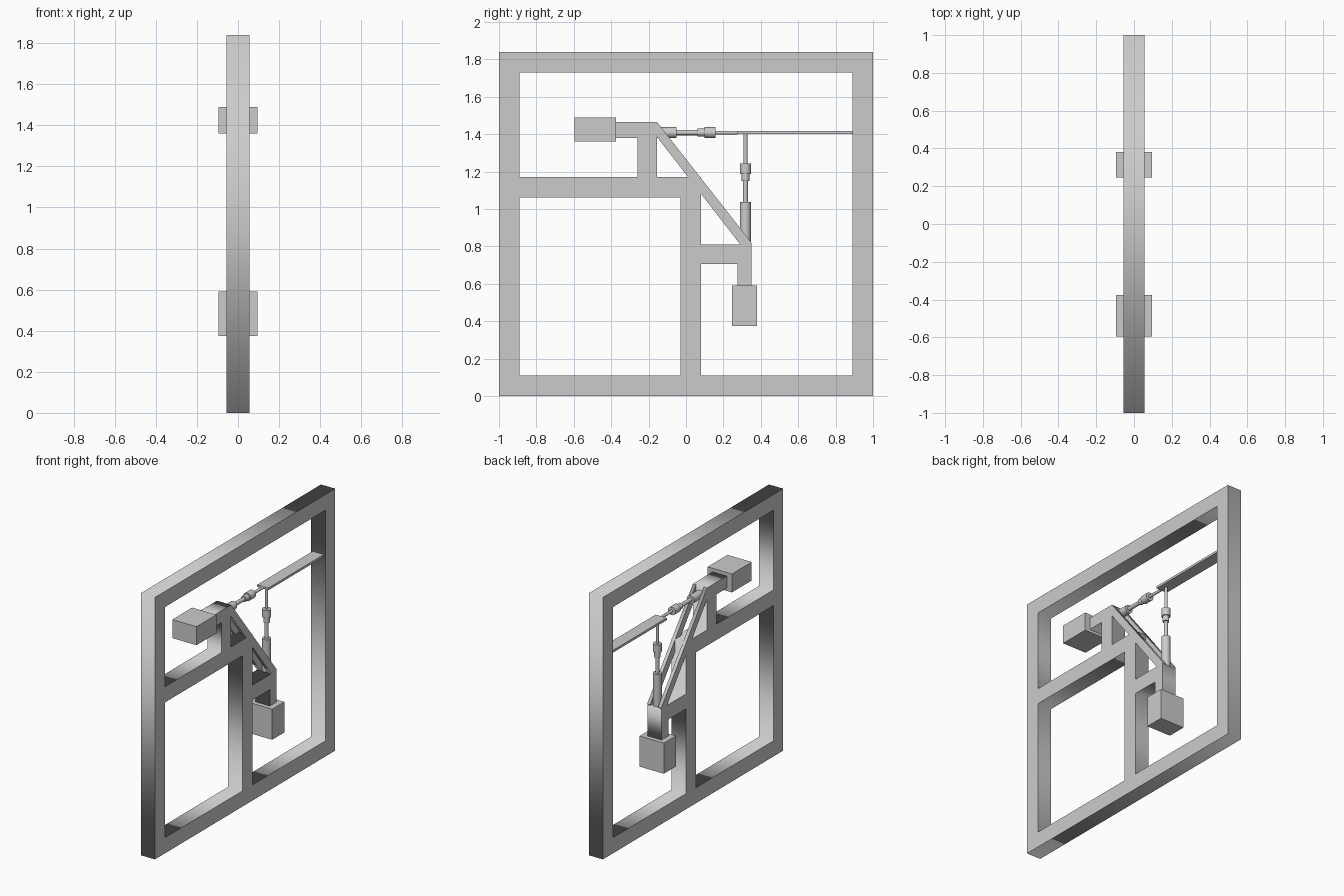
import bpy, bmesh, math
from mathutils import Matrix, Vector

if "Cube" in bpy.data.objects:
    bpy.data.objects.remove(bpy.data.objects["Cube"])


def finish(name, bm):
    mesh = bpy.data.meshes.new(name)
    bmesh.ops.recalc_face_normals(bm, faces=bm.faces)
    bm.to_mesh(mesh)
    bm.free()
    ob = bpy.data.objects.new(name, mesh)
    bpy.context.collection.objects.link(ob)
    return ob


def box(name, x, y, z):
    bm = bmesh.new()
    size = [b - a for a, b in (x, y, z)]
    mid = [(a + b) / 2 for a, b in (x, y, z)]
    bmesh.ops.create_cube(bm, size=1, matrix=Matrix.Translation(mid) @ Matrix.Diagonal((*size, 1)))
    return finish(name, bm)


def plate(name, loops, x0, x1):
    """Filled (y, z) outline with holes, extruded along x."""
    cu = bpy.data.curves.new(name, 'CURVE')
    cu.dimensions = '2D'
    cu.fill_mode = 'BOTH'
    cu.extrude = (x1 - x0) / 2
    for pts in loops:
        sp = cu.splines.new('POLY')
        sp.points.add(len(pts) - 1)
        for p, (y, z) in zip(sp.points, pts):
            p.co = (y, z, 0, 1)
        sp.use_cyclic_u = True
    tmp = bpy.data.objects.new(name + "_outline", cu)
    bpy.context.collection.objects.link(tmp)
    dg = bpy.context.evaluated_depsgraph_get()
    bm = bmesh.new()
    mesh = bpy.data.meshes.new_from_object(tmp.evaluated_get(dg))
    bm.from_mesh(mesh)
    bpy.data.objects.remove(tmp)
    bmesh.ops.remove_doubles(bm, verts=bm.verts, dist=1e-5)
    # local x, y, z become world y, z, x
    bm.transform(Matrix(((0, 0, 1, (x0 + x1) / 2), (1, 0, 0, 0), (0, 1, 0, 0), (0, 0, 0, 1))))
    return finish(name, bm)


def shaft(name, profile, vertical):
    """Lathe a (radius, distance) profile round the y or z axis."""
    bm = bmesh.new()
    vs = [bm.verts.new((r, 0, d)) for r, d in profile]
    for a, b in zip(vs, vs[1:]):
        bm.edges.new((a, b))
    bmesh.ops.spin(bm, geom=bm.verts[:] + bm.edges[:], axis=(0, 0, 1), cent=(0, 0, 0),
                   angle=math.tau, steps=24, use_merge=True)
    bmesh.ops.remove_doubles(bm, verts=bm.verts, dist=1e-5)
    if vertical:
        bm.transform(Matrix.Translation((0, 0.318, 0)))
    else:
        bm.transform(Matrix.Translation((0, 0, 1.408)) @ Matrix.Rotation(-math.pi / 2, 4, 'X'))
    ob = finish(name, bm)
    bpy.ops.object.select_all(action='DESELECT')
    ob.select_set(True)
    bpy.context.view_layer.objects.active = ob
    bpy.ops.object.shade_smooth_by_angle(angle=math.radians(35))
    return ob


# Outer frame with inner beams and actuator brackets, cut as one profile
W = 0.055
outer = [(-1, 0), (1, 0), (1, 1.84), (-1, 1.84)]
lower_window = [(-0.89, 0.11), (-0.03, 0.11), (-0.03, 1.06), (-0.89, 1.06)]
upper_window = [(-0.89, 1.17), (-0.26, 1.17), (-0.26, 1.38), (-0.375, 1.38), (-0.375, 1.465),
                (-0.155, 1.465), (-0.155, 1.17), (0.08, 1.17), (0.08, 0.81), (0.35, 0.81),
                (0.35, 0.59), (0.275, 0.59), (0.275, 0.705), (0.08, 0.705), (0.08, 0.11),
                (0.89, 0.11), (0.89, 1.73), (-0.89, 1.73)]
plate("frame", [outer, lower_window, upper_window], -W, W)

# Pair of diagonal braces
brace = [(-0.155, 1.465), (-0.155, 1.385), (0.29, 0.81), (0.35, 0.81), (0.35, 0.82)]
plate("brace_right", [brace], 0.031, W)
plate("brace_left", [brace], -W, -0.031)

# Actuator housings
box("upper_motor", (-0.094, 0.094), (-0.595, -0.375), (1.36, 1.49))
box("lower_motor", (-0.094, 0.094), (0.245, 0.38), (0.375, 0.59))

# Thin cantilever strip
box("cantilever_strip", (-0.043, 0.043), (0.275, 0.89), (1.40, 1.416))

# Stepped push rods: sleeve, rod, coupling, thin tip
shaft("horizontal_rod", [(0, -0.155), (0.029, -0.155), (0.029, -0.05), (0.014, -0.05), (0.014, 0.062),
                         (0.021, 0.062), (0.021, 0.1), (0.029, 0.1), (0.029, 0.158),
                         (0.01, 0.158), (0.01, 0.276), (0, 0.276)], False)
shaft("vertical_rod", [(0, 0.81), (0.029, 0.81), (0.029, 1.037), (0.013, 1.037), (0.013, 1.15),
                       (0.021, 1.15), (0.021, 1.188), (0.029, 1.188), (0.029, 1.243),
                       (0.01, 1.243), (0.01, 1.401), (0, 1.401)], True)
